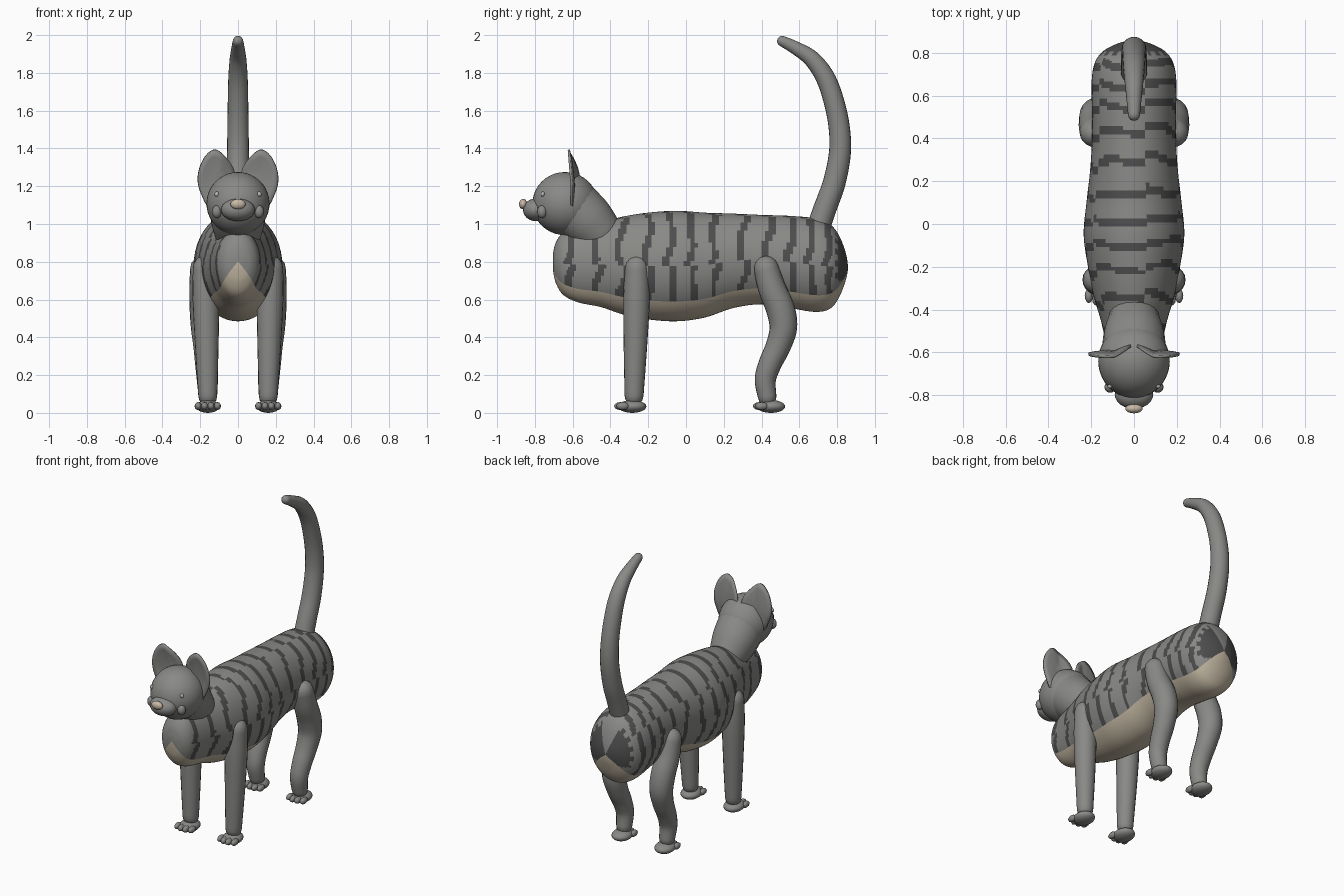
import bpy, bmesh
from math import sin, cos, pi, radians, degrees
from mathutils import Vector, Matrix

if "Cube" in bpy.data.objects:
    bpy.data.objects.remove(bpy.data.objects["Cube"])


def material(name, rgb):
    m = bpy.data.materials.new(name)
    m.use_nodes = True
    m.diffuse_color = (*rgb, 1)
    m.node_tree.nodes["Principled BSDF"].inputs["Base Color"].default_value = (*rgb, 1)
    return m


GREY = material("grey fur", (.25, .25, .24))
DARK = material("dark stripe", (.075, .075, .075))
CREAM = material("cream belly", (.54, .47, .36))
NOSE = material("pale nose", (.58, .48, .38))
EYE = material("light eye", (.45, .45, .44))


def finish(bm, name, mats, angle=60):
    bmesh.ops.recalc_face_normals(bm, faces=bm.faces)
    mesh = bpy.data.meshes.new(name)
    bm.to_mesh(mesh)
    bm.free()
    for m in mats:
        mesh.materials.append(m)
    obj = bpy.data.objects.new(name, mesh)
    bpy.context.collection.objects.link(obj)
    bpy.ops.object.select_all(action='DESELECT')
    obj.select_set(True)
    bpy.context.view_layer.objects.active = obj
    bpy.ops.object.shade_smooth_by_angle(angle=radians(angle))
    return obj


def ball(name, centre, radii, mat, segs=24):
    bm = bmesh.new()
    bmesh.ops.create_uvsphere(bm, u_segments=segs, v_segments=segs // 2, radius=1,
                              matrix=Matrix.Translation(centre) @ Matrix.Diagonal((*radii, 1)))
    return finish(bm, name, [mat])


def spline(keys, steps):
    """Catmull-Rom through equal-length tuples."""
    keys = [Vector(k) for k in keys]
    out = []
    for i in range(len(keys) - 1):
        a, b = keys[max(i - 1, 0)], keys[i]
        c, d = keys[i + 1], keys[min(i + 2, len(keys) - 1)]
        for j in range(steps):
            t = j / steps
            out.append(b + (c - a) * (t / 2) + (a * 2 - b * 5 + c * 4 - d) * (t * t / 2)
                       + (b * 3 - a - c * 3 + d) * (t ** 3 / 2))
    return out + [keys[-1]]


def skin(bm, rings, rule=None):
    """Bridge consecutive rings and close both ends with fans."""
    n = len(rings[0])
    faces = []
    for r0, r1 in zip(rings, rings[1:]):
        for j in range(n):
            k = (j + 1) % n
            faces.append((bm.faces.new((r0[j], r0[k], r1[k], r1[j])), j))
    for ring in (rings[0], rings[-1]):
        mid = bm.verts.new(sum((v.co for v in ring), Vector()) / n)
        for j in range(n):
            faces.append((bm.faces.new((ring[j], ring[(j + 1) % n], mid)), j))
    if rule:
        for f, j in faces:
            f.material_index = rule(f.calc_center_median(), j)


def tube(name, keys, steps=6, segs=20):
    """Round-ended tube through (x, y, z, radius) keys."""
    pts = spline(keys, steps)
    path = [(p.xyz, p.w) for p in pts]
    d0 = (path[0][0] - path[1][0]).normalized()
    d1 = (path[-1][0] - path[-2][0]).normalized()

    def cap(p, r, d):
        return [(p + d * r * sin(a), r * cos(a)) for a in (radians(x) for x in (25, 50, 72, 86))]
    path = cap(*path[0], d0)[::-1] + path + cap(*path[-1], d1)
    bm = bmesh.new()
    rings = []
    for i, (p, r) in enumerate(path):
        d = (path[min(i + 1, len(path) - 1)][0] - path[max(i - 1, 0)][0]).normalized()
        u = (Vector((1, 0, 0)) - d * d.x).normalized()
        w = d.cross(u)
        rings.append([bm.verts.new(p + (u * cos(2 * pi * k / segs) + w * sin(2 * pi * k / segs)) * r)
                      for k in range(segs)])
    skin(bm, rings)
    return finish(bm, name, [GREY])


# Body: ellipses along y, given as (y, top, bottom, half width)
BODY = [(-.705, .84, .76, .03), (-.69, .90, .69, .075), (-.65, .955, .625, .11), (-.57, .985, .585, .128),
        (-.45, 1.01, .56, .155), (-.33, 1.04, .52, .19), (-.2, 1.06, .495, .215), (-.05, 1.07, .485, .235),
        (.1, 1.06, .505, .222), (.25, 1.055, .555, .205), (.4, 1.048, .575, .196), (.55, 1.043, .555, .197),
        (.68, 1.03, .535, .197), (.76, 1, .55, .18), (.81, .94, .61, .14), (.845, .85, .70, .07),
        (.857, .785, .755, .013)]
STRIPES = [-.62, -.48, -.35, -.21, -.09, .02, .14, .29, .43, .55, .65, .745]
SEGS = 72


def body_colour(c, j):
    a = (degrees(2 * pi * (j + .5) / SEGS) + 180) % 360 - 180
    if abs(a + 90) < 50:
        return 2
    side = abs(abs(a) - 90)
    # Dark rump patch on each side of the tail root
    if c.y > .785 + .02 * (j % 4 > 1) and side > 25 and a > -200 and c.z > .7:
        return 1
    # Jagged bands leaning slightly across the back
    saw = ((j * 5) % SEGS) / SEGS
    y = c.y - .06 * c.x - .035 * (saw - .5) - .012 * sin(c.z * 23 + c.y * 9)
    return int(any(abs(y - s) < .018 for s in STRIPES))


bm = bmesh.new()
rings = []
for y, top, low, w in (tuple(p) for p in spline([k for k in BODY], 8)):
    rings.append([bm.verts.new((w * cos(t), y, (top + low) / 2 + (top - low) / 2 * sin(t)))
                  for t in (2 * pi * k / SEGS for k in range(SEGS))])
skin(bm, rings, body_colour)
finish(bm, "body", [GREY, DARK, CREAM])

# Neck, head and muzzle
tube("neck", [(0, -.60, 1.09, .15), (0, -.52, 1.015, .143), (0, -.46, .955, .125)])
ball("head", (0, -.64, 1.108), (.167, .173, .167), GREY, 40)
ball("muzzle", (0, -.795, 1.075), (.09, .068, .06), GREY)
ball("nose", (0, -.862, 1.105), (.04, .022, .027), NOSE)

# Tail
tube("tail", [(0, .69, .95, .062), (0, .735, 1.08, .061), (0, .785, 1.22, .06), (0, .815, 1.38, .058),
              (0, .81, 1.52, .056), (0, .78, 1.66, .054), (0, .735, 1.78, .051), (0, .665, 1.875, .044),
              (0, .58, 1.932, .035), (0, .51, 1.968, .028)])

EAR = [(.015, 1.26), (.03, 1.305), (.07, 1.36), (.115, 1.392), (.15, 1.382), (.185, 1.34), (.208, 1.28),
       (.212, 1.22), (.195, 1.16), (.155, 1.09), (.09, 1.1), (.03, 1.18)]


def ear(name, s):
    """Thin cupped leaf made of nested outlines."""
    bm = bmesh.new()
    outline = spline([(x, z, 0) for x, z in EAR + EAR[:1]], 4)[:-1]
    mid = Vector((.115, 1.245, 0))

    def vert(p, cup):
        y = -.605 + .05 * max(0, 1 - p.x / .09) - .08 * max(0, p.y - 1.2) + cup
        return bm.verts.new((s * p.x, y, p.y))
    loops = [[vert(mid.lerp(p, f), .012 * (1 - f * f)) for p in outline] for f in (1, .75, .5, .25)]
    skin_faces = len(outline)
    for r0, r1 in zip(loops, loops[1:]):
        for j in range(skin_faces):
            k = (j + 1) % skin_faces
            bm.faces.new((r0[j], r0[k], r1[k], r1[j]))
    bm.faces.new(loops[-1])
    obj = finish(bm, name, [GREY], 40)
    mod = obj.modifiers.new("thickness", 'SOLIDIFY')
    mod.thickness = .012
    mod.offset = 0


def paw(name, x, y):
    ball(name, (x, y, .034), (.062, .075, .034), GREY)
    for i in range(4):
        o = i - 1.5
        ball(f"{name}_toe_{i + 1}", (x + o * .034, y - .068 + .012 * abs(o), .036), (.019, .034, .021), GREY, 12)


# Paired parts
for side, s in (("left", 1), ("right", -1)):
    ear(f"{side}_ear", s)
    ball(f"{side}_eye", (s * .112, -.758, 1.158), (.013, .01, .014), EYE, 12)
    ball(f"{side}_cheek", (s * .112, -.762, 1.065), (.026, .026, .034), GREY, 16)
    tube(f"{side}_front_leg", [(s * .175, -.26, .768, .064), (s * .17, -.262, .6, .07),
                               (s * .165, -.268, .35, .062), (s * .16, -.275, .09, .05)])
    paw(f"{side}_front_paw", s * .16, -.285)
    tube(f"{side}_back_leg", [(s * .187, .425, .765, .066), (s * .185, .455, .66, .073), (s * .18, .5, .55, .076),
                              (s * .176, .515, .45, .073), (s * .17, .487, .35, .066), (s * .166, .445, .26, .061),
                              (s * .162, .42, .175, .056), (s * .16, .43, .085, .049)])
    paw(f"{side}_back_paw", s * .16, .45)
